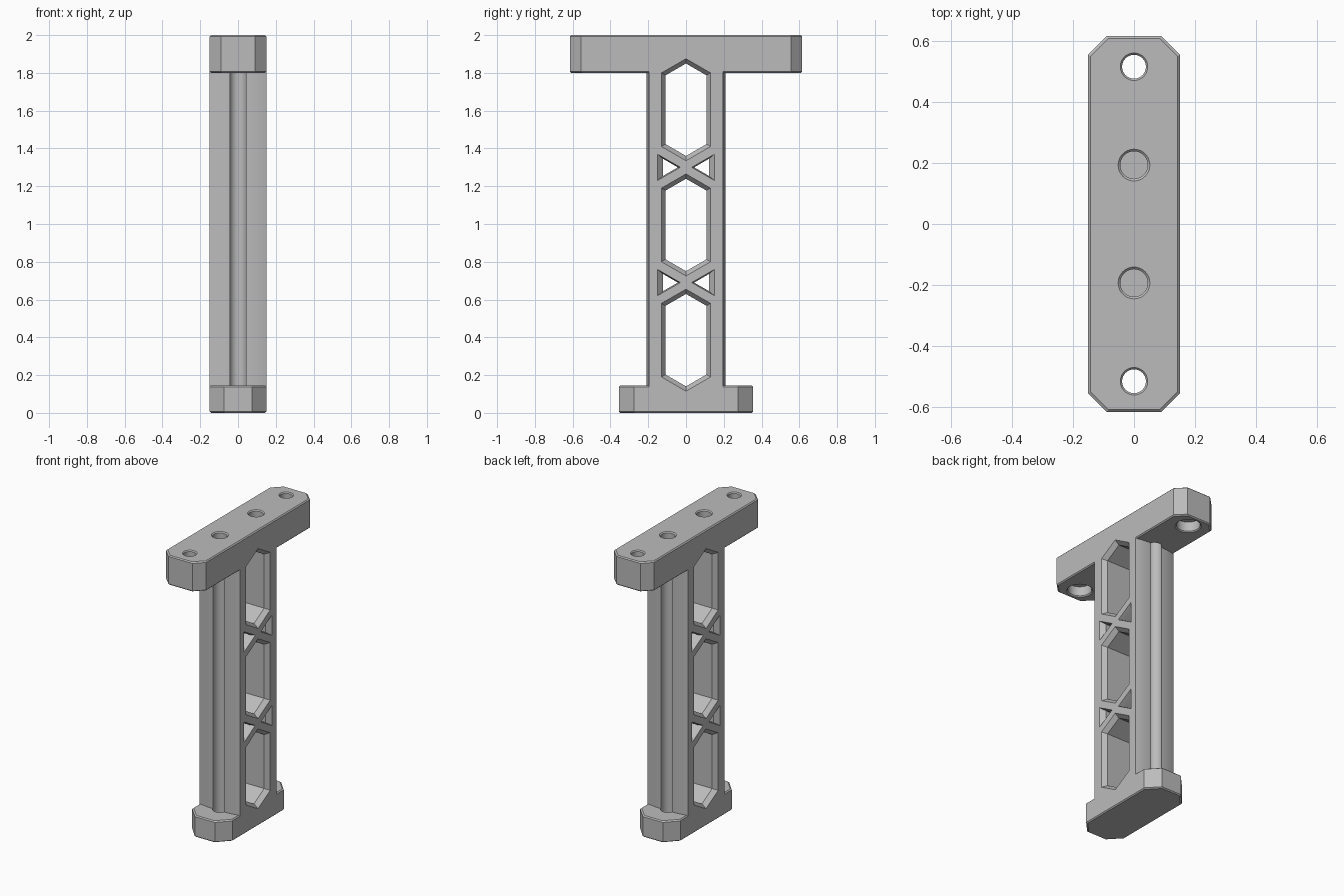
import bpy, bmesh, math
from math import cos, sin, pi, tan

cube = bpy.data.objects.get("Cube")
if cube:
    bpy.data.objects.remove(cube, do_unlink=True)

grey = bpy.data.materials.new("plain_grey")
grey.use_nodes = True
colour = (0.5, 0.5, 0.5, 1)
grey.diffuse_color = colour
grey.node_tree.nodes["Principled BSDF"].inputs["Base Color"].default_value = colour

SLOPE = tan(pi / 6)
HALF = 0.15


def loft(name, rings):
    """Solid through matching rings of points, capped at both ends."""
    bm = bmesh.new()
    loops = [[bm.verts.new(p) for p in ring] for ring in rings]
    n = len(loops[0])
    for a, b in zip(loops, loops[1:]):
        for i in range(n):
            j = (i + 1) % n
            bm.faces.new((a[i], a[j], b[j], b[i]))
    bm.faces.new(loops[0][::-1])
    bm.faces.new(loops[-1])
    bmesh.ops.recalc_face_normals(bm, faces=bm.faces)
    mesh = bpy.data.meshes.new(name)
    bm.to_mesh(mesh)
    bm.free()
    mesh.materials.append(grey)
    ob = bpy.data.objects.new(name, mesh)
    bpy.context.collection.objects.link(ob)
    return ob


def plate(name, length, cut_x, cut_y, z0, z1, edge=0.007):
    """Bar with clipped corners and a fine chamfer on both rims."""
    def ring(z, d):
        x, y = HALF - d, length - d
        cx, cy = x - cut_x, y - cut_y
        return [(x, -cy, z), (x, cy, z), (cx, y, z), (-cx, y, z),
                (-x, cy, z), (-x, -cy, z), (-cx, -y, z), (cx, -y, z)]
    return loft(name, [ring(z0, edge), ring(z0 + edge, 0),
                       ring(z1 - edge, 0), ring(z1, edge)])


def turned(name, y, steps, sides=40):
    """Round vertical cutter from (radius, height) steps."""
    return loft(name, [[(r * cos(2 * pi * i / sides), y + r * sin(2 * pi * i / sides), z)
                        for i in range(sides)] for r, z in steps])


def opening(name, outline, inset=0.022, depth=0.03):
    """Cutter along x whose outline shrinks by the inset inside both faces."""
    outer, inner = outline(0), outline(inset)
    layers = [(-HALF - 0.05, outer), (-HALF, outer), (-HALF + depth, inner),
              (HALF - depth, inner), (HALF, outer), (HALF + 0.05, outer)]
    return loft(name, [[(x, y, z) for y, z in ring] for x, ring in layers])


def hexagon(zc):
    def outline(d):
        w, h = 0.13 - d, 0.27 - d / cos(pi / 6)
        s = h - w * SLOPE
        return [(0, zc + h), (w, zc + s), (w, zc - s),
                (0, zc - h), (-w, zc - s), (-w, zc + s)]
    return outline


def triangle(zc, side):
    def outline(d):
        tip, back = 0.03 + d * 0.6, 0.15 - d * 1.3
        rise = (back - tip) * SLOPE
        return [(side * tip, zc), (side * back, zc + rise), (side * back, zc - rise)]
    return outline


def boolean(target, tool, operation):
    mod = target.modifiers.new(tool.name, "BOOLEAN")
    mod.operation = operation
    mod.solver = "EXACT"
    mod.object = tool
    bpy.context.view_layer.objects.active = target
    bpy.ops.object.modifier_apply(modifier=mod.name)
    bpy.data.objects.remove(tool, do_unlink=True)


# Column with gently crowned front and back
crown = [(HALF, 0.195), (0.12, 0.203), (0.085, 0.208), (0.05, 0.21)]
half = crown + [(-x, y) for x, y in reversed(crown)]
section = half + [(-x, -y) for x, y in half]
frame = loft("column_stand", [[(x, y, z) for x, y in section] for z in (0.07, 1.9)])

# Top bar and foot
boolean(frame, plate("top_bar", 0.615, 0.06, 0.06, 1.8, 2.0), "UNION")
boolean(frame, plate("foot", 0.355, 0.075, 0.08, 0.0, 0.145), "UNION")

# Windows and the small triangles between them
cutters = [opening("window", hexagon(z)) for z in (0.385, 0.995, 1.605)]
cutters += [opening("brace_gap", triangle(z, s)) for z in (0.69, 1.30) for s in (-1, 1)]

for s in (-1, 1):
    # Long channels down the column, open through the top bar
    cutters.append(turned("channel", s * 0.193,
                          [(0.045, 0.1), (0.045, 1.993), (0.052, 2.0), (0.052, 2.1)]))
    # Bolt holes, counterbored from below
    cutters.append(turned("bolt_hole", s * 0.515,
                          [(0.08, 1.7), (0.08, 1.8), (0.073, 1.807), (0.073, 1.87),
                           (0.039, 1.87), (0.039, 1.993), (0.045, 2.0), (0.045, 2.1)]))

for cutter in cutters:
    boolean(frame, cutter, "DIFFERENCE")

bpy.ops.object.select_all(action="DESELECT")
frame.select_set(True)
bpy.context.view_layer.objects.active = frame
bpy.ops.object.shade_smooth_by_angle(angle=math.radians(25))
